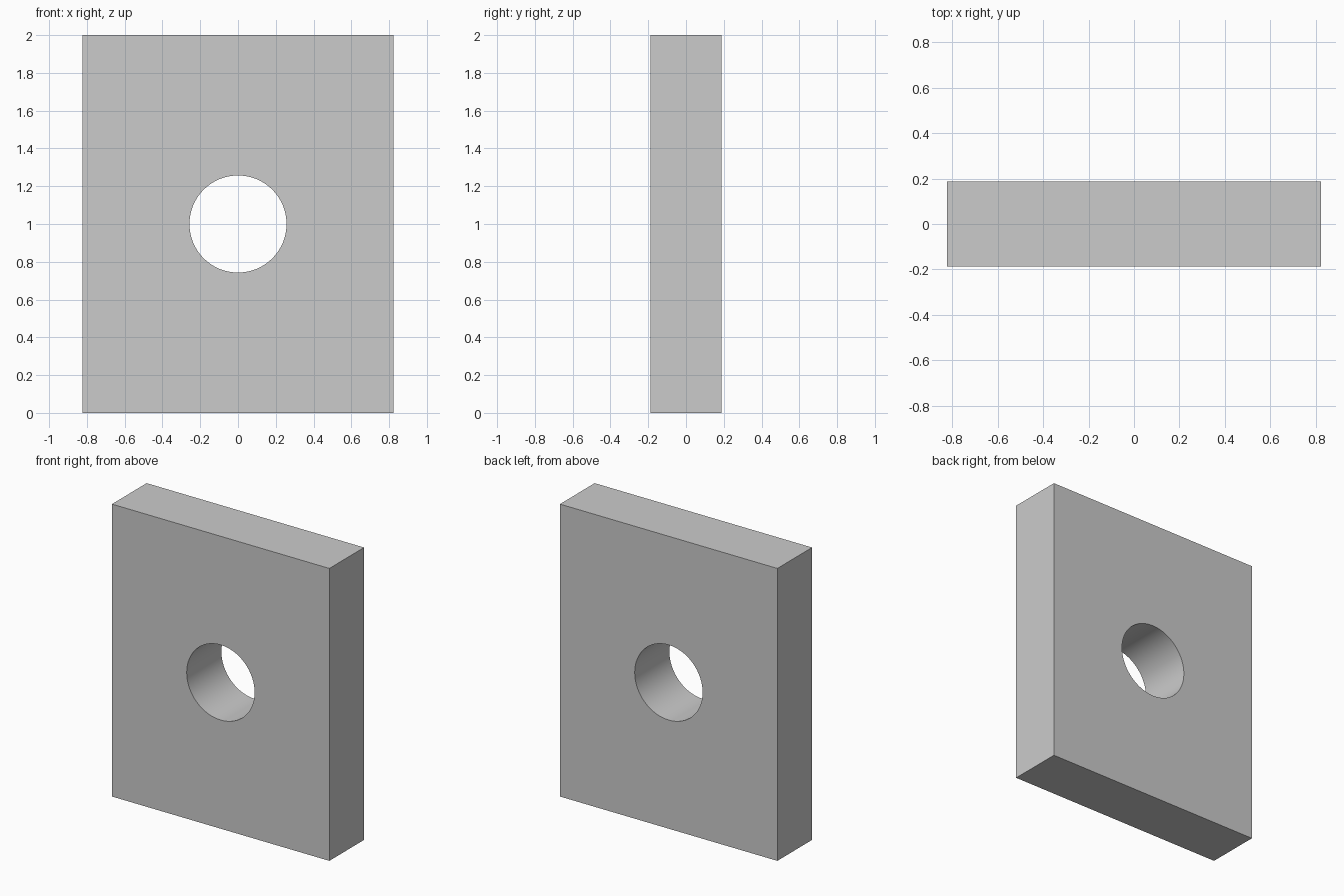
import bpy
import math

if "Cube" in bpy.data.objects:
    bpy.data.objects.remove(bpy.data.objects["Cube"])

WIDTH, DEPTH, HEIGHT = 1.645, 0.375, 2.0
HOLE_RADIUS = 0.257

# Rectangular plate standing on the ground
bpy.ops.mesh.primitive_cube_add(size=1, location=(0, 0, HEIGHT / 2))
plate = bpy.context.object
plate.name = "plate"
plate.scale = (WIDTH, DEPTH, HEIGHT)
bpy.ops.object.transform_apply(location=False, rotation=False, scale=True)

# Cutter for the round through-hole, running front to back
bpy.ops.mesh.primitive_cylinder_add(vertices=64, radius=HOLE_RADIUS, depth=DEPTH * 2,
                                    location=(0, 0, HEIGHT / 2),
                                    rotation=(math.pi / 2, 0, 0))
cutter = bpy.context.object
cutter.name = "hole_cutter"
cutter.hide_render = True

# Drill the hole, then discard the cutter
drill = plate.modifiers.new("hole", "BOOLEAN")
drill.operation = "DIFFERENCE"
drill.solver = "EXACT"
drill.object = cutter
bpy.ops.object.select_all(action="DESELECT")
plate.select_set(True)
bpy.context.view_layer.objects.active = plate
bpy.ops.object.modifier_apply(modifier=drill.name)
bpy.data.objects.remove(cutter, do_unlink=True)

# Smooth hole wall, sharp plate edges
bpy.ops.object.shade_smooth_by_angle(angle=math.radians(30))
